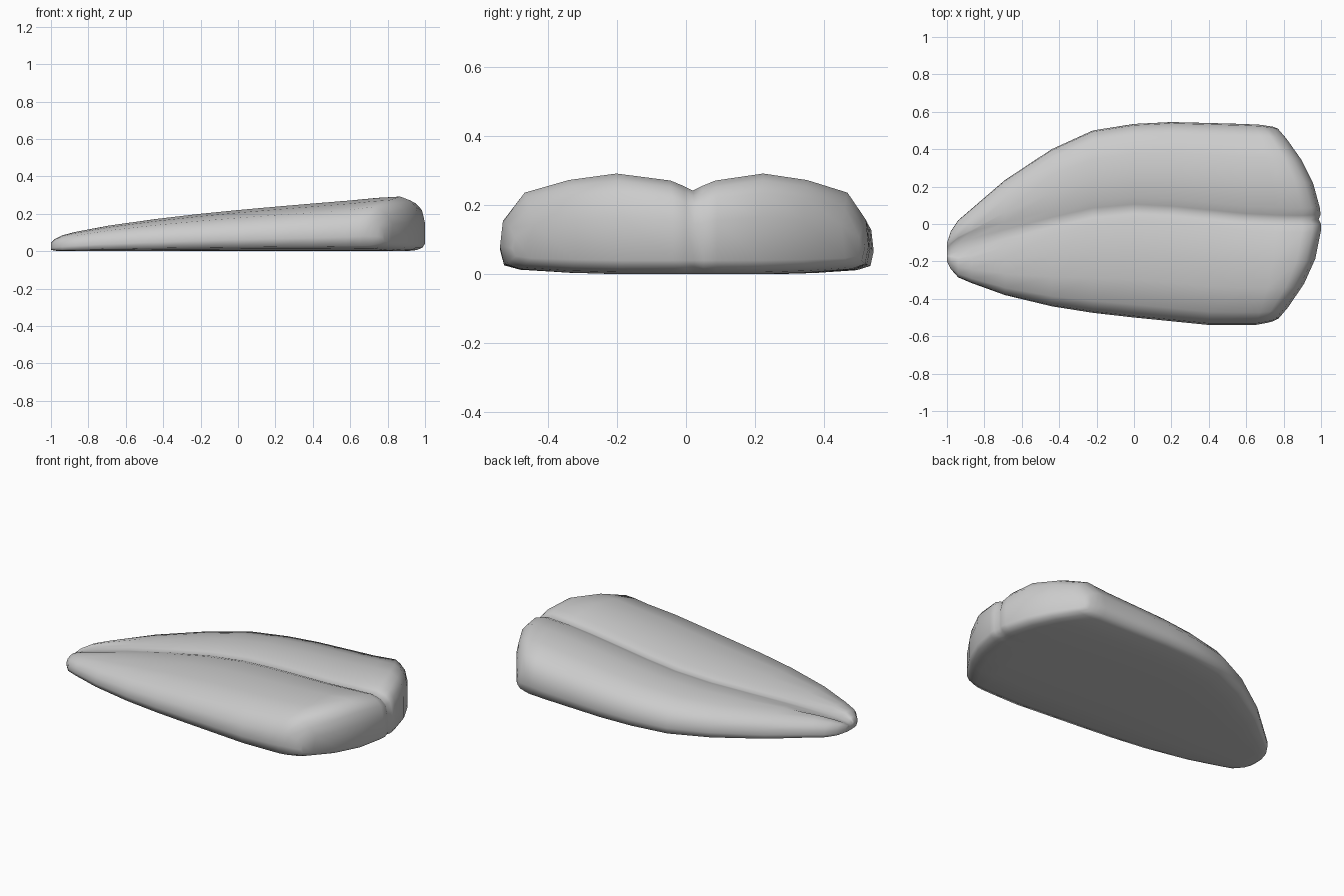
import bpy, bmesh

# Stations: x, y_min, y_max, groove_y, top_z, bottom_z, bow of the section toward +x
STATIONS = [
    (-1.00, -0.20, -0.10, -0.145, 0.045, 0.008, 0),
    (-0.98, -0.24, -0.04, -0.14, 0.065, 0.003, 0),
    (-0.94, -0.285, 0.02, -0.125, 0.085, 0, 0),
    (-0.87, -0.315, 0.08, -0.105, 0.103, 0, 0),
    (-0.69, -0.38, 0.235, -0.055, 0.137, 0, 0),
    (-0.44, -0.44, 0.40, 0.01, 0.172, 0, 0),
    (-0.22, -0.475, 0.50, 0.06, 0.198, 0, 0),
    (0.00, -0.50, 0.535, 0.08, 0.22, 0, 0),
    (0.20, -0.52, 0.545, 0.07, 0.238, 0, 0),
    (0.40, -0.54, 0.54, 0.05, 0.255, 0, 0),
    (0.60, -0.54, 0.535, 0.03, 0.271, 0, 0.02),
    (0.76, -0.54, 0.532, 0.022, 0.285, 0, 0.11),
    (0.90, -0.535, 0.53, 0.02, 0.292, 0, 0.22),
    (0.955, -0.53, 0.525, 0.022, 0.272, 0.006, 0.25),
    (0.985, -0.52, 0.52, 0.025, 0.235, 0.018, 0.25),
    (1.00, -0.505, 0.51, 0.025, 0.165, 0.04, 0.25),
]

# Half cross-section from groove over the lobe to the underside: (reach, height)
HALF = [(0, 0.83), ("a", 0.875), ("b", 0.93), (0.4, 1.0), (0.65, 0.935),
        (0.88, 0.81), (0.985, 0.54), (1.0, 0.28), (0.98, 0.10), (0.9, 0.05),
        (0.65, 0.015), (0.4, 0), ("b", 0), ("a", 0), (0, 0)]


def section(x, y0, y1, g, top, bot, bow):
    def point(i, edge):
        reach, h = HALF[i]
        width = edge - g
        groove = min(0.065, 0.35 * abs(width)) / abs(width)
        t = {"a": groove * 0.4, "b": groove}.get(reach, reach)
        y = g + t * width
        # the groove also runs faintly down the blunt end
        dent = 0.012 if bow > 0.2 and t == 0 else 0
        return (x - bow * (y / 0.53) ** 2 - dent, y, bot + h * (top - bot))
    right = [point(i, y1) for i in range(15)]
    left = [point(i, y0) for i in range(13, 0, -1)]
    return right + left


# Wedge-shaped body with a lengthwise groove
bm = bmesh.new()
rings = [[bm.verts.new(p) for p in section(*s)] for s in STATIONS]
n = len(rings[0])
for a, b in zip(rings, rings[1:]):
    for j in range(n):
        k = (j + 1) % n
        bm.faces.new((a[j], a[k], b[k], b[j]))

# Close both ends with vertical strips
for ring in (rings[0], rings[-1]):
    for j in range(-7, 7):
        quad = [ring[i % n] for i in (j, j + 1, 13 - j, 14 - j)]
        bm.faces.new(list(dict.fromkeys(quad)))
bmesh.ops.recalc_face_normals(bm, faces=bm.faces)
for f in bm.faces:
    f.smooth = True

mesh = bpy.data.meshes.new("grooved_wedge_body")
bm.to_mesh(mesh)
bm.free()
obj = bpy.data.objects.new("grooved_wedge_body", mesh)
bpy.context.collection.objects.link(obj)
